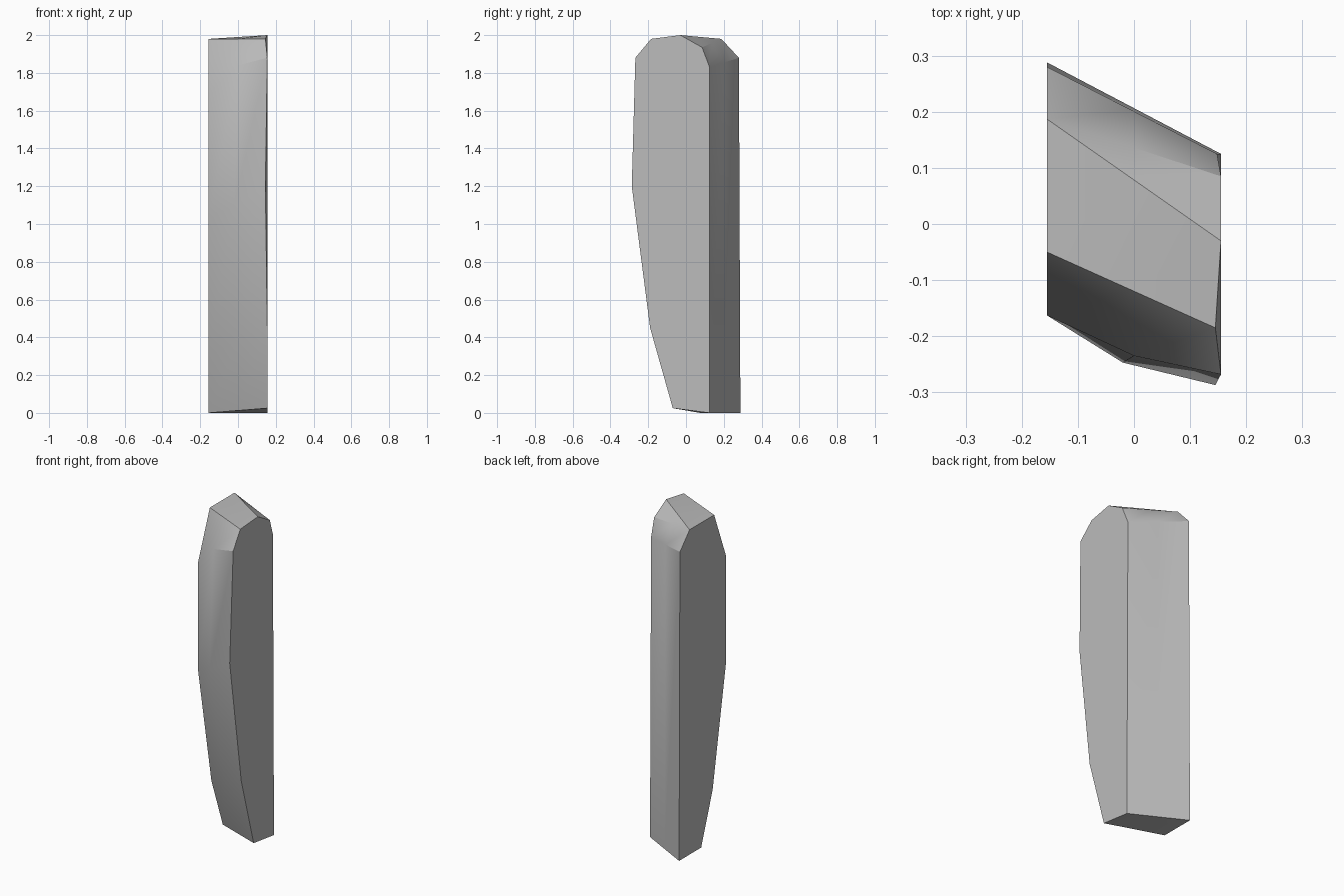
import bpy
import bmesh
import math
from mathutils import Vector

cube = bpy.data.objects.get("Cube")
if cube:
    bpy.data.objects.remove(cube, do_unlink=True)

# One plain stone colour
grey = bpy.data.materials.new("stone grey")
grey.use_nodes = True
colour = (0.5, 0.5, 0.5, 1.0)
grey.diffuse_color = colour
grey.node_tree.nodes["Principled BSDF"].inputs["Base Color"].default_value = colour

W = 0.155  # half width

# Bands around the slab, from the front foot over the top to the back foot:
# right edge (y, z), left edge (x, y, z), optional bulge point between them
bands = [
    ((0.075, 0), (W, -0.07, 0.025), None),
    ((-0.035, 0.31), (W, -0.19, 0.45), (0, -0.125, 0.38)),
    ((-0.163, 1.03), (0.145, -0.287, 1.2), (-0.02, -0.247, 1.1)),
    ((-0.163, 1.69), (W, -0.268, 1.88), (0, -0.235, 1.84)),
    ((-0.05, 1.98), (0.145, -0.185, 1.98), None),
    ((0.187, 1.98), (W, -0.03, 2.0), None),
    ((0.187, 1.98), (W, 0.085, 1.935), None),
    ((0.28, 1.88), (0.148, 0.125, 1.83), None),
    ((0.288, 0), (W, 0.125, 0), None),
]

bm = bmesh.new()
rows = []
for right, left, mid in bands:
    a, b = Vector((-W, *right)), Vector(left)
    m = Vector(mid) if mid else (a + b) / 2
    rows.append([bm.verts.new(p) for p in (a, m, b)])

# Skin between the bands, closing under the foot
for i, row in enumerate(rows):
    nxt = rows[(i + 1) % len(rows)]
    for k in range(2):
        bm.faces.new((row[k], row[k + 1], nxt[k + 1], nxt[k]))

# Flat side caps
bm.faces.new([row[0] for row in rows])
bm.faces.new([row[2] for row in reversed(rows)])
bmesh.ops.remove_doubles(bm, verts=bm.verts, dist=0.0005)
bmesh.ops.recalc_face_normals(bm, faces=bm.faces)

mesh = bpy.data.meshes.new("standing_stone")
bm.to_mesh(mesh)
bm.free()
mesh.materials.append(grey)
stone = bpy.data.objects.new("standing_stone", mesh)
bpy.context.collection.objects.link(stone)

# Soft shading with crisp main edges
bpy.ops.object.select_all(action="DESELECT")
stone.select_set(True)
bpy.context.view_layer.objects.active = stone
bpy.ops.object.shade_smooth_by_angle(angle=math.radians(30))
